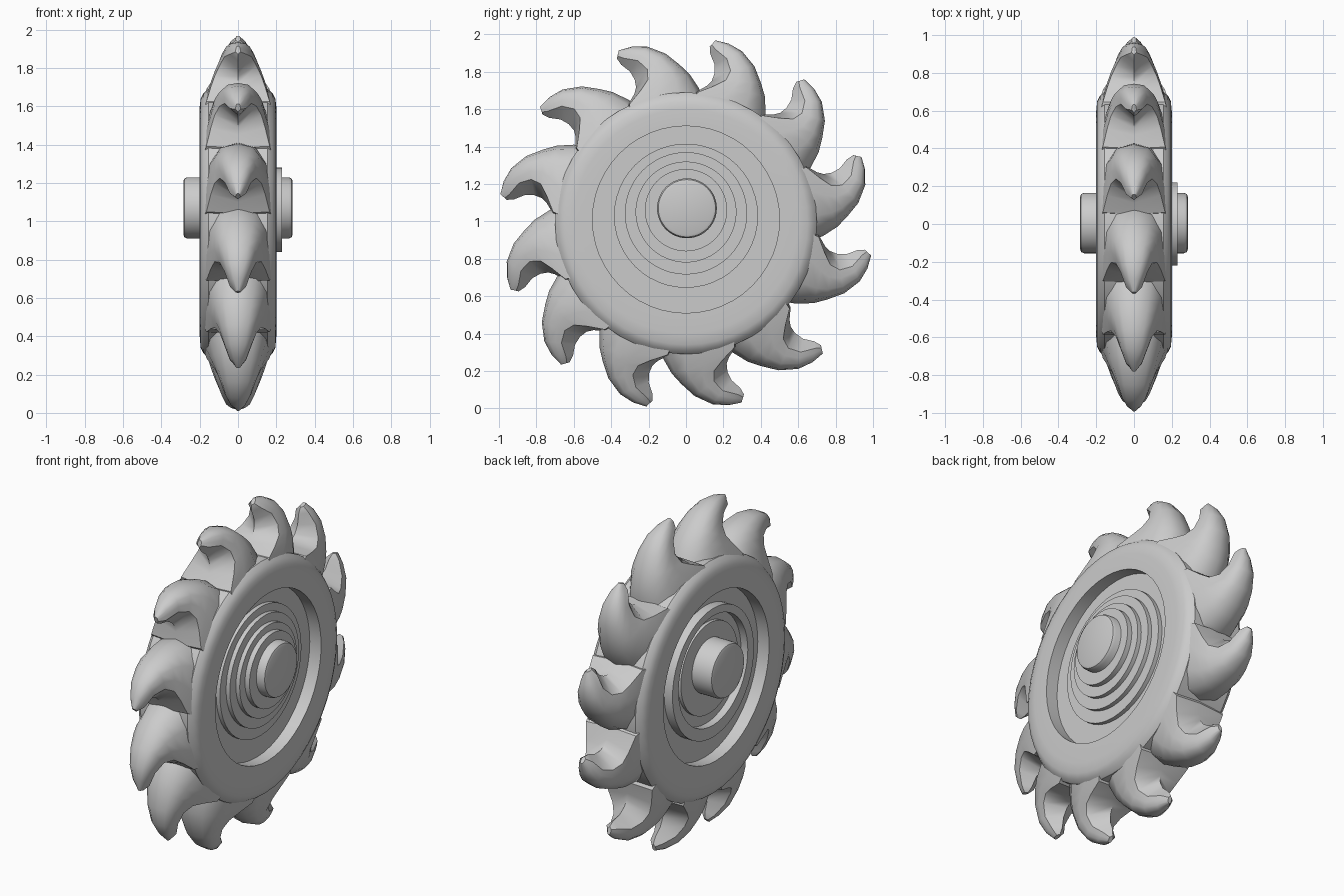
import bpy, bmesh, math
from mathutils import Matrix, Vector

if "Cube" in bpy.data.objects:
    bpy.data.objects.remove(bpy.data.objects["Cube"])

CZ = 0.99  # wheel centre height


def finish(name, bm, angle=35):
    bmesh.ops.recalc_face_normals(bm, faces=bm.faces)
    me = bpy.data.meshes.new(name)
    bm.to_mesh(me)
    bm.free()
    ob = bpy.data.objects.new(name, me)
    bpy.context.collection.objects.link(ob)
    bpy.ops.object.select_all(action='DESELECT')
    ob.select_set(True)
    bpy.context.view_layer.objects.active = ob
    bpy.ops.object.shade_smooth_by_angle(angle=math.radians(angle))
    return ob


def loft(bm, rings):
    """Skin closed rings of points and cap both ends."""
    vs = [[bm.verts.new(p) for p in ring] for ring in rings]
    for a, b in zip(vs, vs[1:]):
        n = len(a)
        for i in range(n):
            j = (i + 1) % n
            bm.faces.new((a[i], a[j], b[j], b[i]))
    bm.faces.new(vs[0])
    bm.faces.new(vs[-1][::-1])


def circle(x, r, cz, cy=0.0, n=48):
    return [(x, cy + r * math.cos(2 * math.pi * i / n),
             cz + r * math.sin(2 * math.pi * i / n)) for i in range(n)]


# Wheel body: rounded rim, recessed faces and slightly off-centre steps (x, radius, centre z)
left = [(-.155, .22, 1.06), (-.155, .27, 1.05), (-.135, .27, 1.05), (-.135, .327, 1.043),
        (-.18, .327, 1.043), (-.18, .385, 1.03), (-.125, .385, 1.03),
        (-.125, .50, 1.01), (-.20, .50, 1.01)]
rim = [(-.20, .60, 1.0), (-.195, .65, CZ), (-.18, .68, CZ), (-.155, .70, CZ),
       (.155, .70, CZ), (.18, .68, CZ), (.195, .65, CZ), (.20, .60, 1.0)]
right = [(.20, .50, 1.01), (.125, .50, 1.01), (.125, .385, 1.03), (.15, .385, 1.03),
         (.15, .327, 1.043), (.175, .327, 1.043), (.175, .27, 1.05), (.20, .27, 1.05),
         (.20, .22, 1.06), (.23, .22, 1.06)]
bm = bmesh.new()
loft(bm, [circle(*p) for p in left + rim + right])
finish("wheel_body", bm)

# Axle with rounded ends
bm = bmesh.new()
axle = [(-.285, .14), (-.28, .153), (-.265, .16), (.265, .16), (.28, .153), (.285, .14)]
loft(bm, [circle(x, r, 1.07, 0.005) for x, r in axle])
finish("axle", bm)

# Hooked teeth from root to tip: front keel, front edge, back point, half width
stations = [((.00, .60), (.02, .60), (.40, .45), .195),
            ((.05, .70), (.06, .70), (.42, .59), .165),
            ((.11, .735), (.15, .735), (.415, .68), .142),
            ((.135, .76), (.21, .765), (.395, .75), .122),
            ((.15, .80), (.235, .815), (.36, .84), .096),
            ((.15, .85), (.215, .88), (.295, .92), .070),
            ((.128, .905), (.155, .93), (.225, .96), .042),
            ((.125, .945), (.135, .955), (.155, .978), .012)]
# Section: sideways factor and position from front edge (0) to back (1)
half = [(1, 0), (.99, .35), (.88, .7), (.55, .93)]
section = half + [(0, 1)] + [(-s, t) for s, t in reversed(half)]
# Lower teeth lean on a few degrees and stand out slightly further
lean = {5: -2, 6: -3, 7: -4, 8: -5, 9: -1}
for k in range(12):
    bm = bmesh.new()
    rings = []
    for c, f, b, w in stations:
        f, b = Vector((0, *f)), Vector((0, *b))
        rings.append([Vector((0, *c))] +
                     [f.lerp(b, t) + Vector((s * w, 0, 0)) for s, t in section])
    loft(bm, rings)
    out = 1.012 if k in (5, 6, 7, 8) else 1.0
    bm.transform(Matrix.Translation((0, 0, CZ)) @ Matrix.Diagonal((1, 1.015 * out, out, 1))
                 @ Matrix.Rotation(math.radians(30 * k + lean.get(k, 0)), 4, 'X'))
    finish(f"tooth_{k + 1}", bm, 40)
